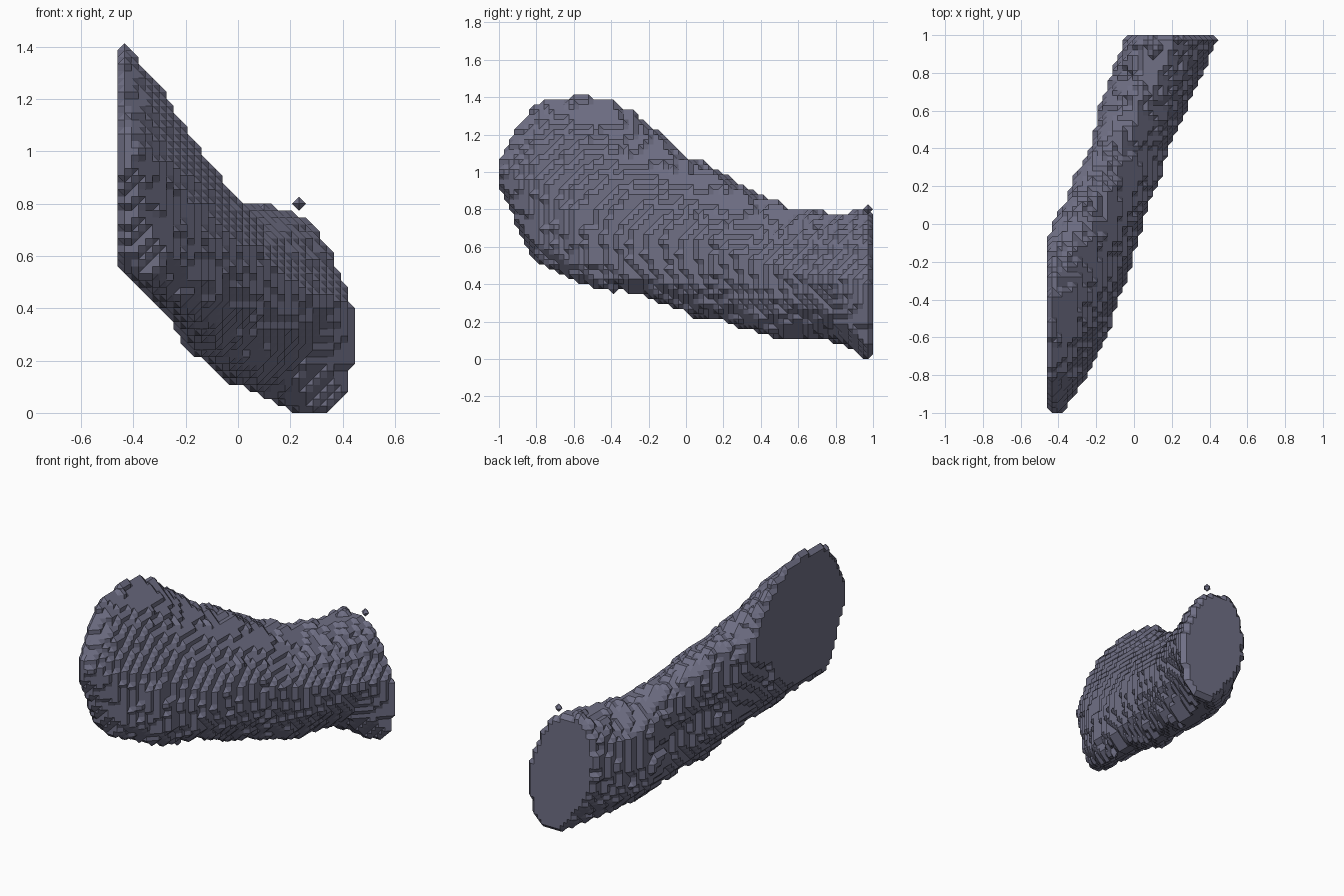
import bpy
import math
from mathutils import Vector, noise

old = bpy.data.objects.get("Cube")
if old:
    bpy.data.objects.remove(old)

STEP = 2 / 75
NX, NY, NZ = 35, 75, 55

# Cross-sections every fifth of a unit from front to back:
# x low, x high, z low, z high, sideways lean of the upper and lower half
SECTIONS = [
    (-.54, -.38, .94, 1.07, 0, 0),
    (-.62, -.26, .51, 1.42, -.2, -.15),
    (-.64, -.20, .43, 1.51, -.3, -.3),
    (-.58, -.13, .37, 1.43, -.35, -.3),
    (-.44, -.04, .31, 1.25, -.4, -.2),
    (-.38, .04, .25, 1.09, -.35, -.1),
    (-.28, .12, .20, 1.0, -.4, 0),
    (-.18, .19, .13, .88, -.4, 0),
    (-.18, .27, .11, .80, -.2, .1),
    (-.11, .36, .10, .77, -.15, .1),
    (-.03, .45, -.01, .79, -.2, -.25),
]


def section_at(y):
    t = min(max((y + 1) * 5, 0), 9.999)
    i = int(t)
    return [a + (b - a) * (t - i) for a, b in zip(SECTIONS[i], SECTIONS[i + 1])]


def position(node):
    i, j, k = node
    return Vector((-.46 + STEP * i, 1 - STEP * j, STEP * k))


# Solid nodes of the flattened tube, trimmed flat at the side and the back
solid = set()
for j in range(1, NY):
    y = 1 - STEP * j
    x0, x1, z0, z1, lean_up, lean_low = section_at(y)
    cx, cz = (x0 + x1) / 2, (z0 + z1) / 2
    rx, rz = (x1 - x0) / 2 - STEP / 2, (z1 - z0) / 2 - STEP / 2
    for i in range(1, NX):
        for k in range(1, NZ):
            p = position((i, j, k))
            dz = p.z - cz
            dx = p.x - cx - dz * (lean_up if dz > 0 else lean_low)
            rough = .06 * noise.noise(p * 7) + .05 * noise.noise(p * 19)
            if math.hypot(dx / rx, dz / rz) + rough < 1:
                solid.add((i, j, k))
solid.add((26, 1, 30))  # loose speck above the back end


# The six sides of a grid cell, corners counter-clockwise from outside
def cell_sides():
    sides = []
    for axis in range(3):
        for side in (0, 1):
            ring = []
            for u, v in ((0, 0), (1, 0), (1, 1), (0, 1)):
                corner = [0, 0, 0]
                corner[axis] = side
                corner[(axis + 1) % 3] = u
                corner[(axis + 2) % 3] = v
                ring.append(tuple(corner))
            sides.append(ring if side else ring[::-1])
    return sides


SIDES = cell_sides()
CORNERS = [(a, b, c) for a in (0, 1) for b in (0, 1) for c in (0, 1)]


# Facets wrapping the solid nodes inside one cell
def cell_facets(cell):
    def shift(c):
        return tuple(a + b for a, b in zip(cell, c))

    link = {}
    for ring in SIDES:
        nodes = [shift(c) for c in ring]
        inside = [n in solid for n in nodes]
        for s in range(4):
            if inside[s] and not inside[s - 1]:
                e = s
                while inside[(e + 1) % 4]:
                    e = (e + 1) % 4
                entry = (nodes[s], nodes[s - 1])
                link[entry] = (nodes[e], nodes[(e + 1) % 4])
    while link:
        start, edge = link.popitem()
        loop = [start[1]]
        while edge != start:
            loop.append(edge[1])
            edge = link.pop(edge)
        loop = list(dict.fromkeys(loop))
        if len(loop) > 2:
            yield loop


cells = {tuple(n - c for n, c in zip(node, corner))
         for node in solid for corner in CORNERS}
index, faces = {}, []
for cell in sorted(cells):
    for loop in cell_facets(cell):
        faces.append([index.setdefault(n, len(index)) for n in loop])

mesh = bpy.data.meshes.new("stepped_tube")
mesh.from_pydata([position(n) for n in index], [], faces)
mesh.validate()

# Slate grey material
slate = bpy.data.materials.new("slate_grey")
slate.use_nodes = True
colour = (.16, .16, .235, 1)
slate.diffuse_color = colour
slate.node_tree.nodes["Principled BSDF"].inputs["Base Color"].default_value = colour
mesh.materials.append(slate)

tube = bpy.data.objects.new("stepped_tube", mesh)
bpy.context.collection.objects.link(tube)
